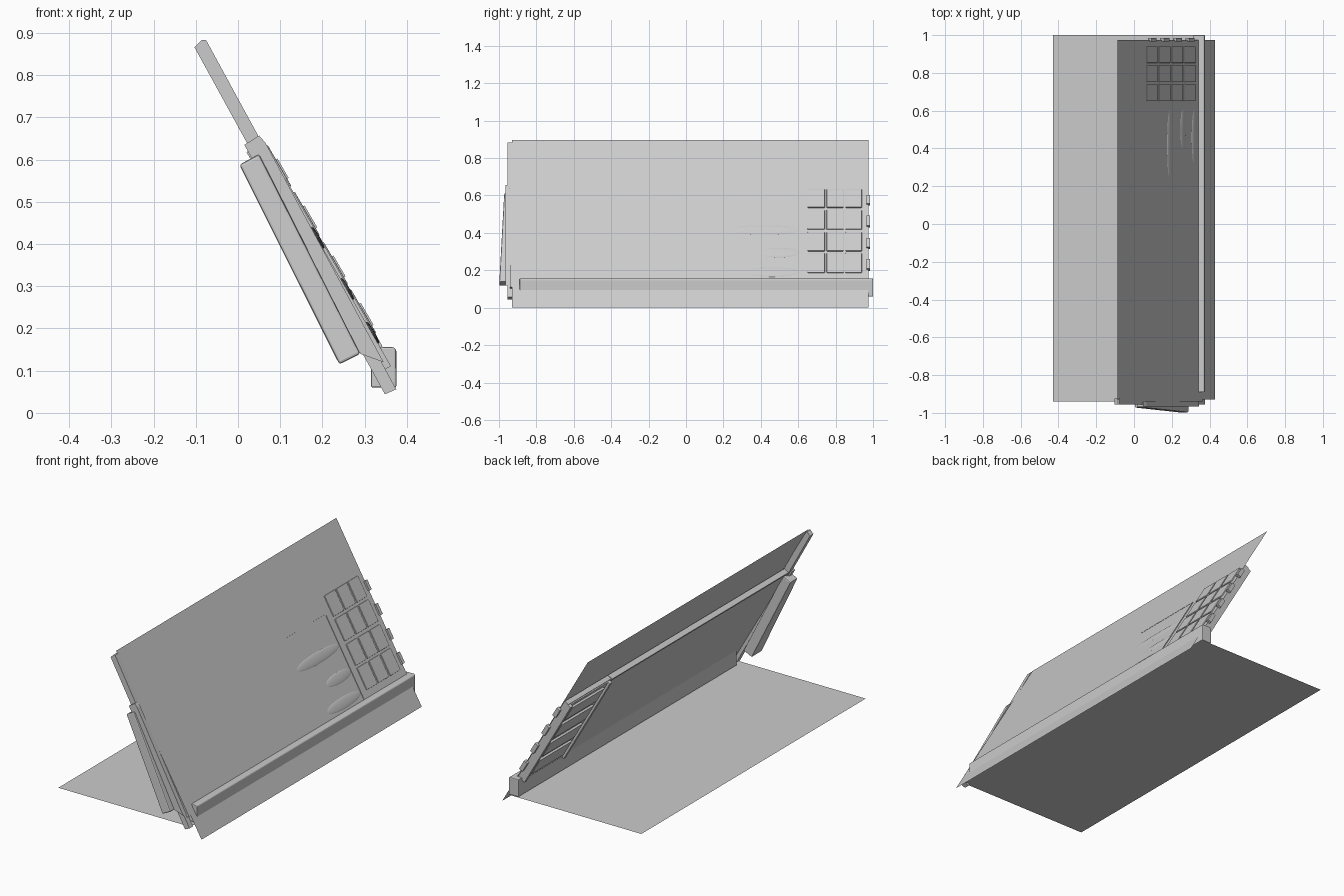
import bpy, bmesh
from mathutils import Vector

if "Cube" in bpy.data.objects:
    bpy.data.objects.remove(bpy.data.objects["Cube"])

# Slope frame: s runs up the tilted sheet from its lower edge, n points out of it
FOOT = Vector((0.43, 0.0))
UP = Vector((-0.517, 0.895)).normalized()
OUT = Vector((UP.y, -UP.x))


def on_slope(s, n):
    return FOOT + UP * s + OUT * n


def finish(name, bm, bevel=0.0):
    bmesh.ops.recalc_face_normals(bm, faces=bm.faces)
    me = bpy.data.meshes.new(name)
    bm.to_mesh(me)
    bm.free()
    ob = bpy.data.objects.new(name, me)
    bpy.context.collection.objects.link(ob)
    if bevel:
        m = ob.modifiers.new("bevel", 'BEVEL')
        m.width, m.segments = bevel, 2
    return ob


def prism(name, pts, y0, y1, bevel=0.0):
    """Extrude an x-z profile along y."""
    bm = bmesh.new()
    f = bm.faces.new([bm.verts.new((p[0], y0, p[1])) for p in pts])
    r = bmesh.ops.extrude_face_region(bm, geom=[f])
    vs = [v for v in r["geom"] if isinstance(v, bmesh.types.BMVert)]
    bmesh.ops.translate(bm, verts=vs, vec=(0, y1 - y0, 0))
    return finish(name, bm, bevel)


def slab(name, s0, s1, n0, n1, y0, y1, bevel=0.0):
    """Box aligned with the tilted sheet."""
    pts = [on_slope(s0, n0), on_slope(s1, n0), on_slope(s1, n1), on_slope(s0, n1)]
    return prism(name, pts, y0, y1, bevel)


def sheet(name, a, b, y0, y1):
    """Single rectangular face without thickness."""
    bm = bmesh.new()
    bm.faces.new([bm.verts.new(c) for c in
                  ((a[0], y0, a[1]), (b[0], y0, b[1]), (b[0], y1, b[1]), (a[0], y1, a[1]))])
    return finish(name, bm)


# Two large sheets: the flat one meets the underside of the lower bar
sheet("flat_sheet", (-0.43, 0.058), (0.37, 0.058), -0.94, 1.0)
sheet("tilted_sheet", on_slope(0, 0), on_slope(1.034, 0), -0.93, 0.975)

# Thin body just behind the tilted sheet, with a fine lip along its upper edge
slab("back_plate", 0.13, 0.745, -0.028, -0.003, -0.94, 0.97)
slab("back_lip", 0.735, 0.748, -0.033, -0.004, -0.94, 0.6)

# Lower front bar piercing the sheet
prism("lower_bar", [(0.315, 0.06), (0.375, 0.06), (0.375, 0.15), (0.368, 0.156), (0.315, 0.155)],
      -0.89, 1.0, 0.004)

# End strip, side rail and hanging flap at the front end
prism("end_strip", [(0.348, 0.044), (0.375, 0.056), (-0.076, 0.884), (-0.085, 0.884), (-0.103, 0.866)],
      -0.955, -0.925)
prism("side_rail", [(0.29, 0.14), (0.345, 0.12), (0.065, 0.64), (0.05, 0.657), (0.015, 0.635)],
      -0.965, -0.94)
flap = prism("end_flap", [(0.24, 0.115), (0.29, 0.14), (0.05, 0.613), (0.003, 0.588)],
             -0.998, -0.91, 0.006)
for v in flap.data.vertices:  # outer face leans inward towards the top
    if v.co.y < -0.95 and v.co.z > 0.4:
        v.co.y = -0.972

# Key block: shallow tiles on the upper side, base and ladder bars underneath
slab("key_base", 0.18, 0.74, -0.034, -0.002, 0.61, 0.97)
cols = [(0.65, 0.742), (0.752, 0.842), (0.853, 0.94)]
rows = [(0.215, 0.335), (0.348, 0.465), (0.482, 0.602), (0.617, 0.73)]
for r, (s0, s1) in enumerate(rows):
    for c, (y0, y1) in enumerate(cols):
        slab(f"key_{r}_{c}", s0, s1, -0.01, 0.006, y0, y1, 0.003)
    slab(f"ladder_bar_{r}", s0 + 0.01, s1 - 0.01, -0.045, -0.03, 0.66, 0.94)
    # Small end lugs past the sheet's far edge
    slab(f"end_lug_{r}", s0 + 0.02, s1 - 0.04, -0.012, 0.01, 0.965, 0.985)
for i, y in enumerate((0.61, 0.95)):
    slab(f"ladder_side_{i}", 0.18, 0.74, -0.046, -0.03, y, y + 0.02)

# Thin seams beside the key block
slab("key_seam", 0.18, 0.64, -0.005, 0.003, 0.603, 0.61)
slab("long_seam", 0.645, 0.648, -0.005, 0.001, 0.18, 0.6)

# Very shallow tapering swells beside the key block
for s, y, length in ((0.22, 0.46, 0.15), (0.34, 0.5, 0.11), (0.48, 0.42, 0.19)):
    p = on_slope(s, -0.001)
    bpy.ops.mesh.primitive_uv_sphere_add(radius=1, segments=20, ring_count=10, location=(p.x, y, p.y))
    ob = bpy.context.object
    ob.name = "surface_swell"
    ob.scale = (0.005, length, 0.03)
    ob.rotation_euler = (0, -0.524, 0)
    bpy.ops.object.shade_smooth()
